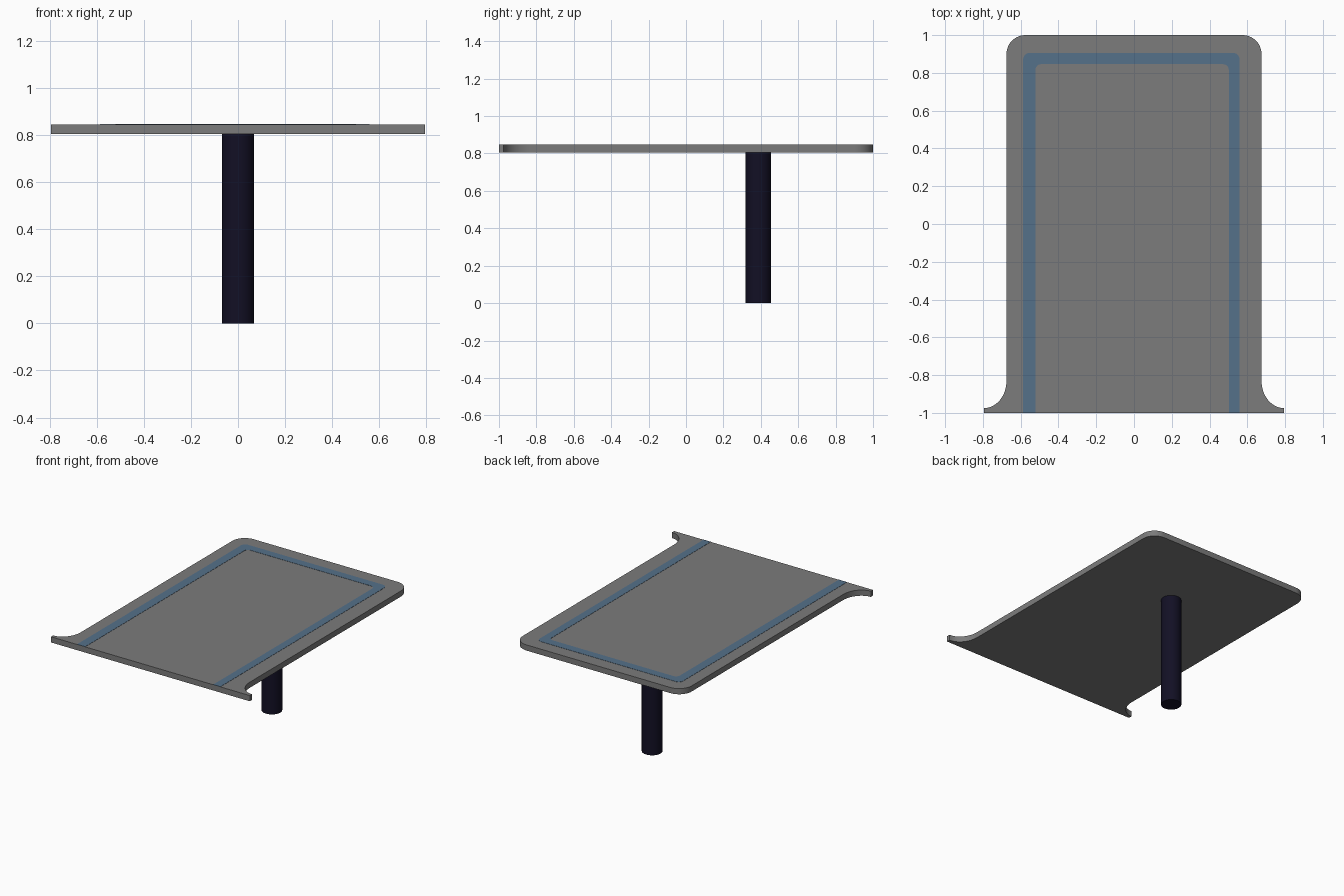
import bpy, bmesh, math

if "Cube" in bpy.data.objects:
    bpy.data.objects.remove(bpy.data.objects["Cube"])

TOP, BOTTOM = 0.847, 0.806


def material(name, rgb):
    m = bpy.data.materials.new(name)
    m.diffuse_color = (*rgb, 1)
    m.use_nodes = True
    m.node_tree.nodes["Principled BSDF"].inputs["Base Color"].default_value = m.diffuse_color
    return m


def arc(cx, cy, rx, ry, a0, a1, n):
    """Points along an elliptical arc, angles in degrees."""
    return [(cx + rx * math.cos(math.radians(a0 + (a1 - a0) * i / n)),
             cy + ry * math.sin(math.radians(a0 + (a1 - a0) * i / n)))
            for i in range(n + 1)]


def plate(name, polygons, z0, z1, mat):
    """Extrude flat polygons from z0 up to z1."""
    bm = bmesh.new()
    for poly in polygons:
        bm.faces.new([bm.verts.new((x, y, z0)) for x, y in poly])
    bmesh.ops.remove_doubles(bm, verts=bm.verts, dist=1e-5)
    ext = bmesh.ops.extrude_face_region(bm, geom=bm.faces[:], use_keep_orig=True)
    for v in ext["geom"]:
        if isinstance(v, bmesh.types.BMVert):
            v.co.z = z1
    bmesh.ops.recalc_face_normals(bm, faces=bm.faces)
    mesh = bpy.data.meshes.new(name)
    bm.to_mesh(mesh)
    bm.free()
    ob = bpy.data.objects.new(name, mesh)
    bpy.context.collection.objects.link(ob)
    mesh.materials.append(mat)
    return ob


def smooth(ob):
    bpy.ops.object.select_all(action='DESELECT')
    ob.select_set(True)
    bpy.context.view_layer.objects.active = ob
    bpy.ops.object.shade_smooth_by_angle(angle=math.radians(35))


grey = material("table_grey", (0.2, 0.2, 0.2))
blue = material("stripe_blue", (0.09, 0.165, 0.255))
navy = material("leg_navy", (0.006, 0.005, 0.018))

# Table top: flared front edge, rounded back corners, mirrored in x
half = [(0.795, -1.0)]
half += arc(0.795, -0.83, 0.12, 0.145, 270, 180, 12)
half += arc(0.575, 0.9, 0.1, 0.1, 0, 90, 12)
outline = half + [(-x, y) for x, y in reversed(half)]
smooth(plate("table_top", [outline], BOTTOM, TOP, grey))


# Blue U-shaped stripe, running off the front edge
def u_path(left, right, back, r):
    return ([(right, -1.0)] + arc(right - r, back - r, r, r, 0, 90, 6)
            + arc(left + r, back - r, r, r, 90, 180, 6) + [(left, -1.0)])


outer = u_path(-0.587, 0.559, 0.906, 0.035)
inner = u_path(-0.522, 0.502, 0.846, 0.03)
quads = [[outer[i], outer[i + 1], inner[i + 1], inner[i]]
         for i in range(len(outer) - 1)]
smooth(plate("table_stripe", quads, TOP - 0.001, TOP + 0.0015, blue))

# Single round leg towards the back
bpy.ops.mesh.primitive_cylinder_add(vertices=32, radius=0.068, depth=BOTTOM + 0.01,
                                    location=(0, 0.387, (BOTTOM + 0.01) / 2))
leg = bpy.context.object
leg.name = "table_leg"
leg.data.materials.append(navy)
smooth(leg)
